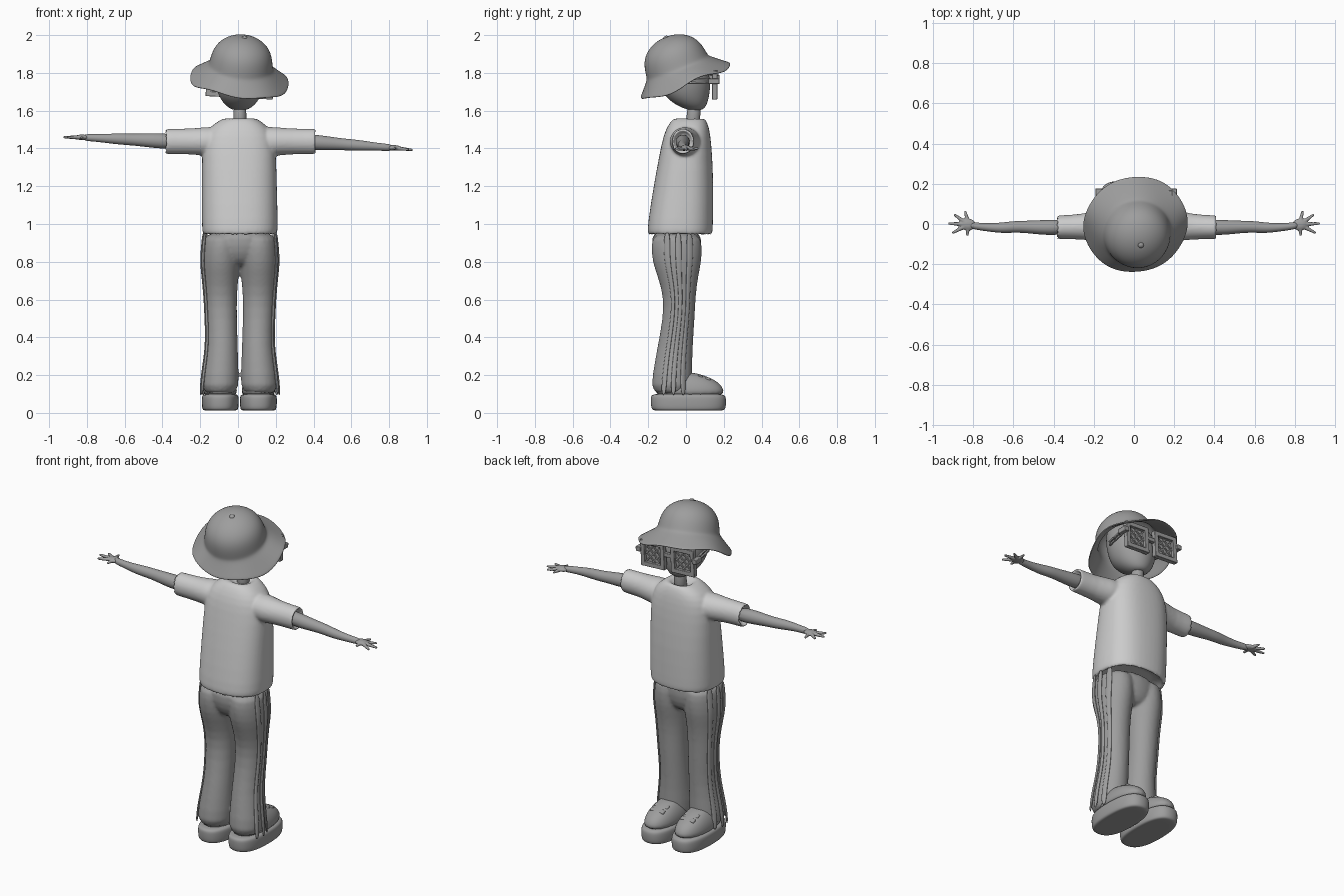
import bpy, bmesh, math
from mathutils import Matrix, Vector

if "Cube" in bpy.data.objects:
    bpy.data.objects.remove(bpy.data.objects["Cube"])


def material(name, value):
    m = bpy.data.materials.new(name)
    m.use_nodes = True
    colour = (value, value, value, 1)
    m.diffuse_color = colour
    m.node_tree.nodes["Principled BSDF"].inputs["Base Color"].default_value = colour
    return m


LIGHT = material("light grey", 0.6)
GREY = material("mid grey", 0.34)


def loft(bm, rings, axis="z", power=2, sides=20, caps=True, wave=None):
    """Rings are (t, centre u, centre v, radius u, radius v) along an axis."""
    loops = []
    for t, cu, cv, ru, rv in rings:
        loop = []
        for i in range(sides):
            a = math.tau * i / sides
            c, s = math.cos(a), math.sin(a)
            u = cu + ru * math.copysign(abs(c) ** (2 / power), c)
            v = cv + rv * math.copysign(abs(s) ** (2 / power), s)
            h = t + (wave(a, ru) if wave else 0)
            loop.append(bm.verts.new((u, v, h) if axis == "z" else (h, u, v)))
        loops.append(loop)
    for low, high in zip(loops, loops[1:]):
        for i in range(sides):
            j = (i + 1) % sides
            bm.faces.new((low[i], low[j], high[j], high[i]))
    if caps:
        bm.faces.new(loops[0][::-1])
        bm.faces.new(loops[-1])


def box(bm, centre, size, turn=None):
    m = Matrix.Translation(centre) @ (turn or Matrix()) @ Matrix.Diagonal((*size, 1))
    bmesh.ops.create_cube(bm, size=1, matrix=m)


def finish(name, bm, mat=GREY, subsurf=2, voxel=0, soften=0, bevel=0, solid=0):
    bmesh.ops.recalc_face_normals(bm, faces=bm.faces)
    mesh = bpy.data.meshes.new(name)
    bm.to_mesh(mesh)
    bm.free()
    mesh.materials.append(mat)
    ob = bpy.data.objects.new(name, mesh)
    bpy.context.collection.objects.link(ob)
    bpy.ops.object.select_all(action="DESELECT")
    ob.select_set(True)
    bpy.context.view_layer.objects.active = ob
    if bevel:
        bpy.ops.object.shade_smooth_by_angle(angle=math.radians(40))
        mod = ob.modifiers.new("bevel", "BEVEL")
        mod.width, mod.segments = bevel, 2
    else:
        bpy.ops.object.shade_smooth()
    if solid:
        mod = ob.modifiers.new("thickness", "SOLIDIFY")
        mod.thickness, mod.offset = solid, 0
    if subsurf:
        mod = ob.modifiers.new("subsurf", "SUBSURF")
        mod.levels = mod.render_levels = subsurf
    if voxel:
        mod = ob.modifiers.new("merge", "REMESH")
        mod.mode, mod.voxel_size, mod.use_smooth_shade = "VOXEL", voxel, True
    if soften:
        mod = ob.modifiers.new("soften", "SMOOTH")
        mod.factor, mod.iterations = 0.5, soften
    return ob


# Shirt: torso and sleeves merged, with hollow hems and collar
bm = bmesh.new()
loft(bm, [(.985, .01, -.03, .16, .14), (.945, .01, -.03, .18, .155), (.937, .01, -.032, .2, .174),
          (1.0, .01, -.03, .203, .174), (1.2, .007, -.013, .2, .16), (1.38, .005, 0, .198, .139),
          (1.47, .005, .005, .185, .125), (1.525, .006, .012, .145, .107), (1.56, .01, .017, .088, .085),
          (1.562, .01, .02, .066, .062), (1.53, .01, .025, .05, .045)], power=2.5, sides=24)
for s in (1, -1):
    loft(bm, [(.015 + s * t, y, 1.437, ry, rz) for t, y, ry, rz in
              [(.08, 0, .09, .085), (.2, -.008, .08, .076), (.27, -.014, .063, .068),
               (.39, -.016, .06, .068), (.402, -.016, .058, .067), (.402, -.016, .049, .055),
               (.36, -.016, .046, .05)]], axis="x")
finish("shirt", bm, LIGHT, subsurf=1, voxel=.008, soften=6)

# Trousers: flared legs merged with the hips
LEG = [(.085, .105, -.075, .103, .117), (.2, .103, -.073, .097, .106), (.35, .092, -.058, .082, .094),
       (.5, .097, -.038, .082, .085), (.62, .1, -.034, .085, .086), (.72, .101, -.043, .094, .108),
       (.8, .1, -.048, .104, .132), (.88, .098, -.05, .1, .136), (.96, .095, -.05, .095, .13)]
bm = bmesh.new()
loft(bm, [(.77, .01, -.04, .06, .07), (.81, .01, -.045, .15, .115), (.88, .01, -.05, .185, .135),
          (.98, .01, -.05, .18, .135)])
for s in (1, -1):
    loft(bm, [(z, .01 + s * x, y, rx, ry) for z, x, y, rx, ry in LEG])
finish("trousers", bm, subsurf=1, voxel=.009, soften=6)

# Three raised stripes down the outside of each leg
for s, side in ((1, "left"), (-1, "right")):
    bm = bmesh.new()
    for f in (-.38, .07, .52):
        rows = []
        for z, x, y, rx, ry in LEG:
            row = []
            for d in (-.13, .13):
                a = math.asin(f + d)
                row.append(bm.verts.new((.01 + s * (x + (rx + .003) * math.cos(a)),
                                         y + ry * math.sin(a), z)))
            rows.append(row)
        for p, q in zip(rows, rows[1:]):
            bm.faces.new((p[0], p[1], q[1], q[0]))
    finish(side + "_trouser_stripes", bm, solid=.013)

# Shoes: thick sole, rounded upper and two straps
for s, side in ((1, "left"), (-1, "right")):
    x = .007 + s * .101
    bm = bmesh.new()
    loft(bm, [(.012, x, .013, .05, .12), (.012, x, .013, .088, .186), (.02, x, .013, .098, .2),
              (.08, x, .013, .1, .203), (.1, x, .01, .094, .195), (.102, x, .01, .05, .12)], power=2.5)
    finish(side + "_shoe_sole", bm)
    bm = bmesh.new()
    loft(bm, [(.08, x, .02, .09, .185), (.13, x, .02, .09, .182), (.165, x, .015, .078, .155),
              (.19, x, .0, .062, .12), (.21, x, -.02, .045, .08), (.215, x, -.025, .02, .03)], power=2.2)
    finish(side + "_shoe_upper", bm)
    bm = bmesh.new()
    for y, z in ((.075, .188), (.115, .177)):
        box(bm, (x, y, z), (.09, .028, .022), Matrix.Rotation(-.3, 4, "X"))
    finish(side + "_shoe_straps", bm, subsurf=0, bevel=.006)

# Arms and hands
for s, side in ((1, "left"), (-1, "right")):
    slope = -.07 if s > 0 else .045

    def height(t):
        return 1.437 + slope * (t - .34)

    bm = bmesh.new()
    loft(bm, [(s * t, y, height(t), r, r * 1.05) for t, y, r in
              [(.33, -.015, .042), (.45, -.018, .039), (.54, -.014, .031), (.6, -.014, .03),
               (.66, -.02, .027), (.74, -.016, .02), (.79, -.01, .019), (.82, -.005, .015)]],
         axis="x", sides=12)
    finish(side + "_arm", bm)
    bm = bmesh.new()
    palm = Vector((s * .825, -.003, height(.825)))
    bmesh.ops.create_uvsphere(bm, u_segments=16, v_segments=10, radius=1,
                              matrix=Matrix.Translation(palm) @ Matrix.Diagonal((.038, .03, .015, 1)))
    for fx, fy in ((.84, .065), (.895, .047), (.925, .003), (.905, -.045), (.83, -.058)):
        tip = Vector((s * fx, fy, height(fx) - .004))
        way = tip - palm
        m = Matrix.Translation((palm + tip) / 2) @ way.to_track_quat("Z", "Y").to_matrix().to_4x4()
        bmesh.ops.create_cone(bm, cap_ends=True, segments=10, radius1=.014, radius2=.006,
                              depth=way.length, matrix=m)
    finish(side + "_hand", bm, subsurf=0, voxel=.004, soften=3)

# Head and neck
bm = bmesh.new()
loft(bm, [(1.602, .01, .05, .02, .02), (1.608, .01, .045, .05, .05), (1.635, .01, .025, .085, .088),
          (1.68, .01, .003, .115, .122), (1.75, .01, -.005, .136, .138), (1.84, .01, -.02, .138, .135),
          (1.91, .012, -.05, .11, .1), (1.94, .015, -.06, .04, .04)])
finish("head", bm)
bm = bmesh.new()
loft(bm, [(1.5, .01, .035, .036, .038), (1.56, .01, .038, .034, .036), (1.64, .01, .045, .036, .038)])
finish("neck", bm, subsurf=1)


# Bucket hat: domed crown, wavy drooping brim and top button
def ripple(a, r):
    return max(0, r - .17) * (.11 * math.sin(3 * a + .6) + .1 * math.sin(5 * a))


hat_pose = (math.radians(21), math.radians(6), 0)
bm = bmesh.new()
loft(bm, [(-.085, 0, .015, .262, .254), (-.07, 0, .012, .245, .237), (-.025, 0, .004, .195, .19),
          (-.003, 0, 0, .168, .17), (.02, 0, 0, .163, .167), (.075, 0, 0, .153, .157),
          (.12, 0, 0, .127, .13), (.152, 0, 0, .08, .083), (.165, 0, 0, .035, .035),
          (.167, 0, 0, .004, .004)], sides=32, caps=False, wave=ripple)
hat = finish("bucket_hat", bm, solid=.01)
bm = bmesh.new()
bmesh.ops.create_uvsphere(bm, u_segments=16, v_segments=8, radius=.015,
                          matrix=Matrix.Translation((.003, 0, .168)) @ Matrix.Diagonal((1, 1, .7, 1)))
button = finish("hat_button", bm, subsurf=0)
for part in (hat, button):
    part.location = (.015, -.045, 1.83)
    part.rotation_euler = hat_pose

# Glasses: square frames, bridge, hinges and temple arms
frames, lattice, lenses = bmesh.new(), bmesh.new(), bmesh.new()
box(frames, (0, 0, .015), (.07, .022, .024))
for s in (1, -1):
    cx = s * .1
    for d in (-.065, .065):
        box(frames, (cx + d, 0, 0), (.026, .028, .156))
        box(frames, (cx, 0, d), (.156, .028, .026))
    box(frames, (s * .187, -.005, .02), (.03, .06, .028))
    for z in (.01, .03):
        box(frames, (s * .165, -.095, z), (.012, .15, .011), Matrix.Rotation(s * -.2, 4, "Z"))
    box(lenses, (cx, -.006, 0), (.11, .006, .11))
    for turn in (1, -1):
        for k in (-1, 0, 1):
            length = .145 - abs(k) * .06
            box(lattice, (cx + k * .022, 0, k * turn * .022), (length, .008, .008),
                Matrix.Rotation(turn * math.pi / 4, 4, "Y"))
for ob in (finish("glasses_frame", frames, subsurf=0, bevel=.003),
           finish("lens_lattice", lattice, subsurf=0, bevel=.001),
           finish("lenses", lenses, subsurf=0, bevel=.001)):
    ob.location = (.01, .152, 1.746)
    ob.rotation_euler = (0, math.radians(3), 0)
